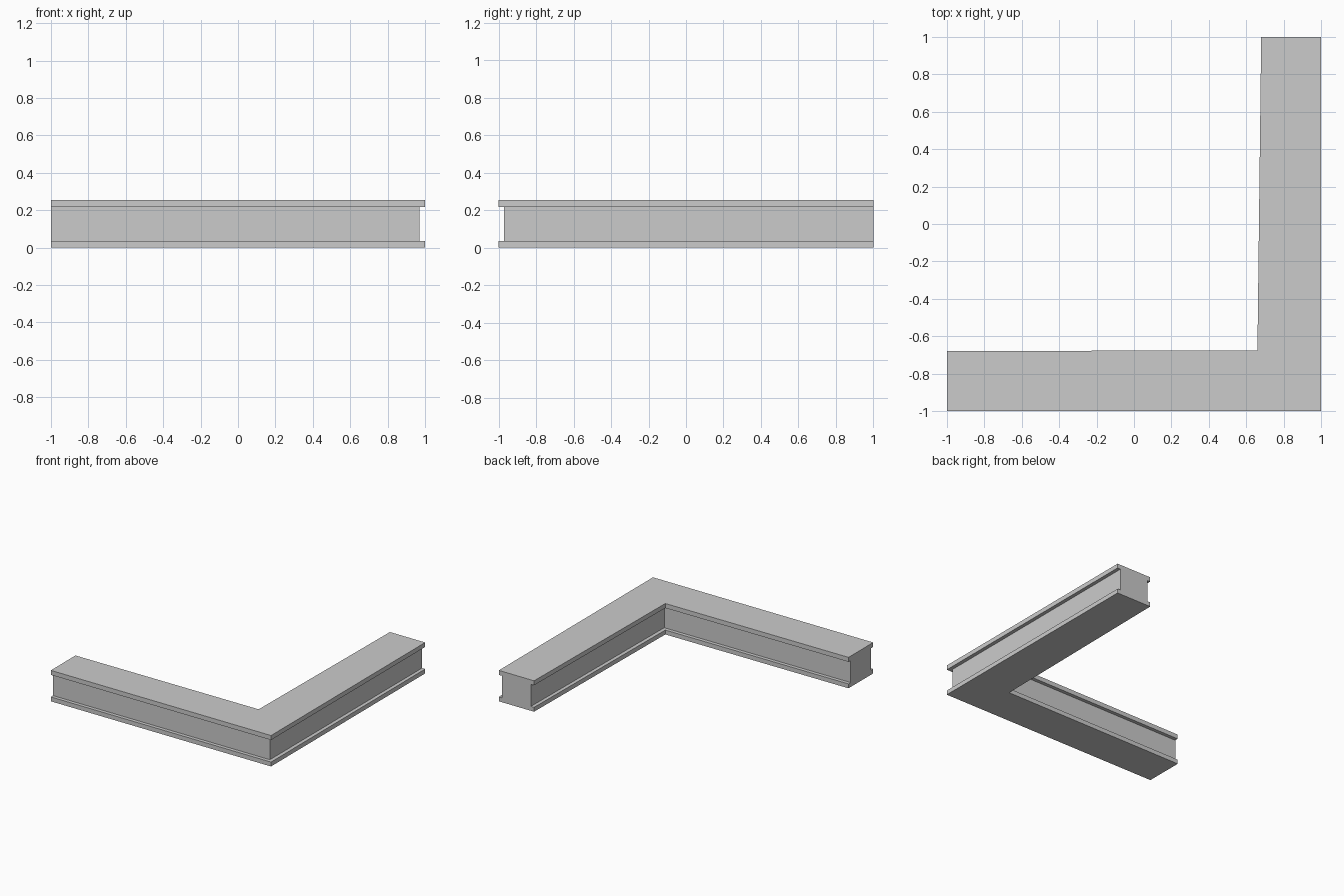
import bpy, bmesh
from mathutils import Vector

if "Cube" in bpy.data.objects:
    bpy.data.objects.remove(bpy.data.objects["Cube"])

# Flanged wall cross-section: (fraction from outer to inner side, height)
R = 0.09
H, LOW, HIGH = 0.254, 0.036, 0.217
half = [(0, 0), (0, LOW), (R, LOW), (R, HIGH), (0, HIGH), (0, H)]
profile = half + [(1 - s, z) for s, z in reversed(half)]

# Outer and inner plan points at each end and at the mitred corner
stations = [((-1, -1), (-1, -0.68)),
            ((1, -1), (0.66, -0.675)),
            ((1, 1), (0.68, 1))]

bm = bmesh.new()
rings = []
for outer, inner in stations:
    a, b = Vector(outer), Vector(inner)
    rings.append([bm.verts.new((*a.lerp(b, s), z)) for s, z in profile])

# Skin between the cross-sections
n = len(profile)
for r0, r1 in zip(rings, rings[1:]):
    for i in range(n):
        j = (i + 1) % n
        bm.faces.new((r0[i], r1[i], r1[j], r0[j]))

# End caps
bm.faces.new(rings[0])
bm.faces.new(list(reversed(rings[-1])))
bmesh.ops.recalc_face_normals(bm, faces=bm.faces)

mesh = bpy.data.meshes.new("corner_wall")
bm.to_mesh(mesh)
bm.free()
bpy.context.collection.objects.link(bpy.data.objects.new("corner_wall", mesh))
